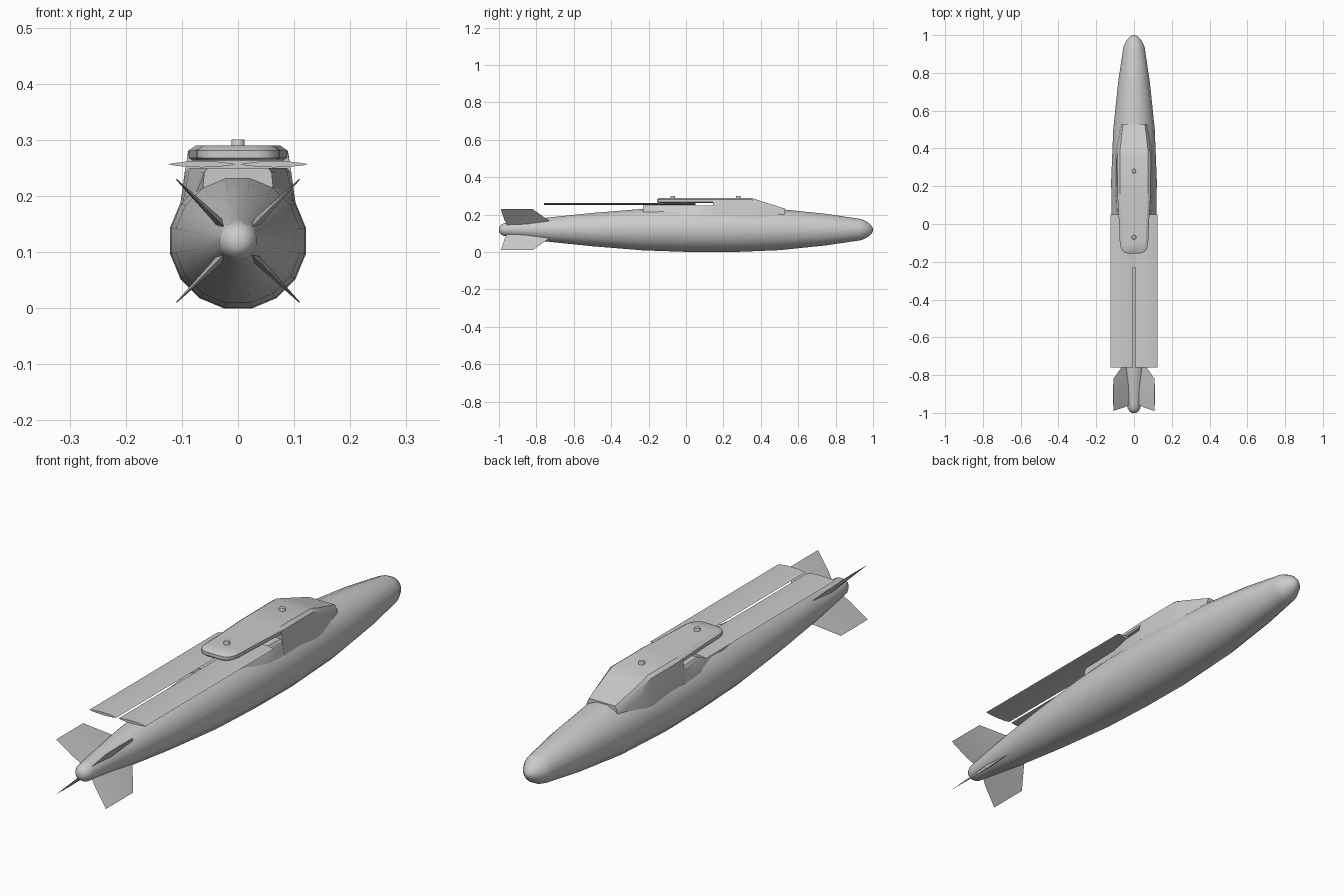
import bpy, bmesh, math

if "Cube" in bpy.data.objects:
    bpy.data.objects.remove(bpy.data.objects["Cube"])

CZ = 0.12  # height of the body axis


def finish(name, bm, angle=35):
    bmesh.ops.recalc_face_normals(bm, faces=bm.faces)
    me = bpy.data.meshes.new(name)
    bm.to_mesh(me)
    bm.free()
    ob = bpy.data.objects.new(name, me)
    bpy.context.collection.objects.link(ob)
    bpy.ops.object.select_all(action='DESELECT')
    ob.select_set(True)
    bpy.context.view_layer.objects.active = ob
    bpy.ops.object.shade_smooth_by_angle(angle=math.radians(angle))
    return ob


def loft(name, rings, angle=35):
    """Skin a list of equal-length point rings and cap both ends."""
    bm = bmesh.new()
    vr = [[bm.verts.new(p) for p in r] for r in rings]
    n = len(vr[0])
    for a, b in zip(vr, vr[1:]):
        for i in range(n):
            j = (i + 1) % n
            bm.faces.new((a[i], a[j], b[j], b[i]))
    bm.faces.new(vr[0])
    bm.faces.new(vr[-1])
    return finish(name, bm, angle)


def section(y, half):
    """Closed ring across y from its right-hand half outline (x, z)."""
    return [(x, y, z) for x, z in half] + [(-x, y, z) for x, z in reversed(half)]


# 16-sided body of revolution: y, radius
profile = [(-1, 0.012), (-0.992, 0.024), (-0.975, 0.034), (-0.95, 0.037),
           (-0.73, 0.066), (-0.5, 0.09), (-0.23, 0.112), (0, 0.12), (0.23, 0.122),
           (0.5, 0.111), (0.75, 0.085), (0.93, 0.058), (0.945, 0.054),
           (0.975, 0.038), (0.993, 0.02), (1, 0.006)]


def circle(y, r):
    r = r / math.cos(math.pi / 16) * 0.99
    return [(r * math.cos((k + .5) * math.pi / 8), y,
             CZ + r * math.sin((k + .5) * math.pi / 8)) for k in range(16)]


loft("body", [circle(y, r) for y, r in profile], 40)

# Four tail fins with diamond sections, radial span s
for k in range(4):
    a = math.radians(45 + 90 * k)
    c, s_ = math.cos(a), math.sin(a)

    def fin_ring(s, lead, mid, trail, t):
        pts = [(0, lead), (t, mid), (0, trail), (-t, mid)]
        return [(s * c - u * s_, y, CZ + s * s_ + u * c) for u, y in pts]

    loft(f"tail_fin_{k + 1}", [fin_ring(0.03, -0.68, -0.85, -0.955, 0.009),
                               fin_ring(0.07, -0.735, -0.86, -0.97, 0.006),
                               fin_ring(0.155, -0.82, -0.9, -0.99, 0.001)], 20)

# Fairing: low rear shelf under the wings
shelf = []
for y, top, w, low in [(-0.23, 0.25, 0.06, 0.066), (-0.05, 0.25, 0.066, 0.085),
                       (0.05, 0.25, 0.088, 0.1), (0.16, 0.25, 0.094, 0.104)]:
    shelf.append(section(y, [(low, 0.18), (w, top - 0.008), (w - 0.006, top)]))
loft("fairing_rear", shelf, 25)

# Fairing: full-height block sloping down to the nose
front = [section(0.145, [(0.104, 0.175), (0.094, 0.25), (0.088, 0.28), (0.074, 0.29)]),
         section(0.35, [(0.102, 0.175), (0.094, 0.24), (0.089, 0.28), (0.075, 0.29)]),
         section(0.40, [(0.098, 0.18), (0.090, 0.235), (0.083, 0.262), (0.073, 0.273)]),
         section(0.53, [(0.072, 0.18), (0.07, 0.195), (0.066, 0.215), (0.058, 0.232)])]
loft("fairing_front", front, 20)


# Rounded mounting plate overhanging the wings
def plate_ring(inset, z):
    half = [(0.088, 0.16), (0.079, 0.0), (0.076, -0.08)]
    half += [(0.036 + 0.039 * math.cos(t * math.pi / 8),
              -0.1 - 0.055 * math.sin(t * math.pi / 8)) for t in range(5)]
    right = [(x - inset, y + (inset if y < 0 else 0), z) for x, y in half]
    return right + [(-x, y, z) for x, y, z in reversed(right)]


loft("mounting_plate", [plate_ring(0.006, 0.263), plate_ring(0, 0.268),
                        plate_ring(0, 0.281), plate_ring(0.013, 0.29)], 30)

# Folded wings lying back along the body, lens section
for side, name in ((1, "wing_right"), (-1, "wing_left")):
    rings = []
    for y in (-0.76, 0.05):
        lens = []
        for i in range(12):
            t = i * math.pi / 6
            lens.append((side * (0.0645 + 0.0595 * math.cos(t)), y,
                         0.2565 + 0.0055 * math.sin(t) * abs(math.sin(t)) ** 0.5))
        rings.append(lens)
    loft(name, rings, 40)

# Suspension lugs
for name, y in (("lug_front", 0.28), ("lug_rear", -0.07)):
    rings = [[(r * math.cos(k * math.pi / 6), y + r * math.sin(k * math.pi / 6), z)
              for k in range(12)] for r, z in ((0.012, 0.28), (0.012, 0.298), (0.01, 0.301))]
    loft(name, rings, 40)
